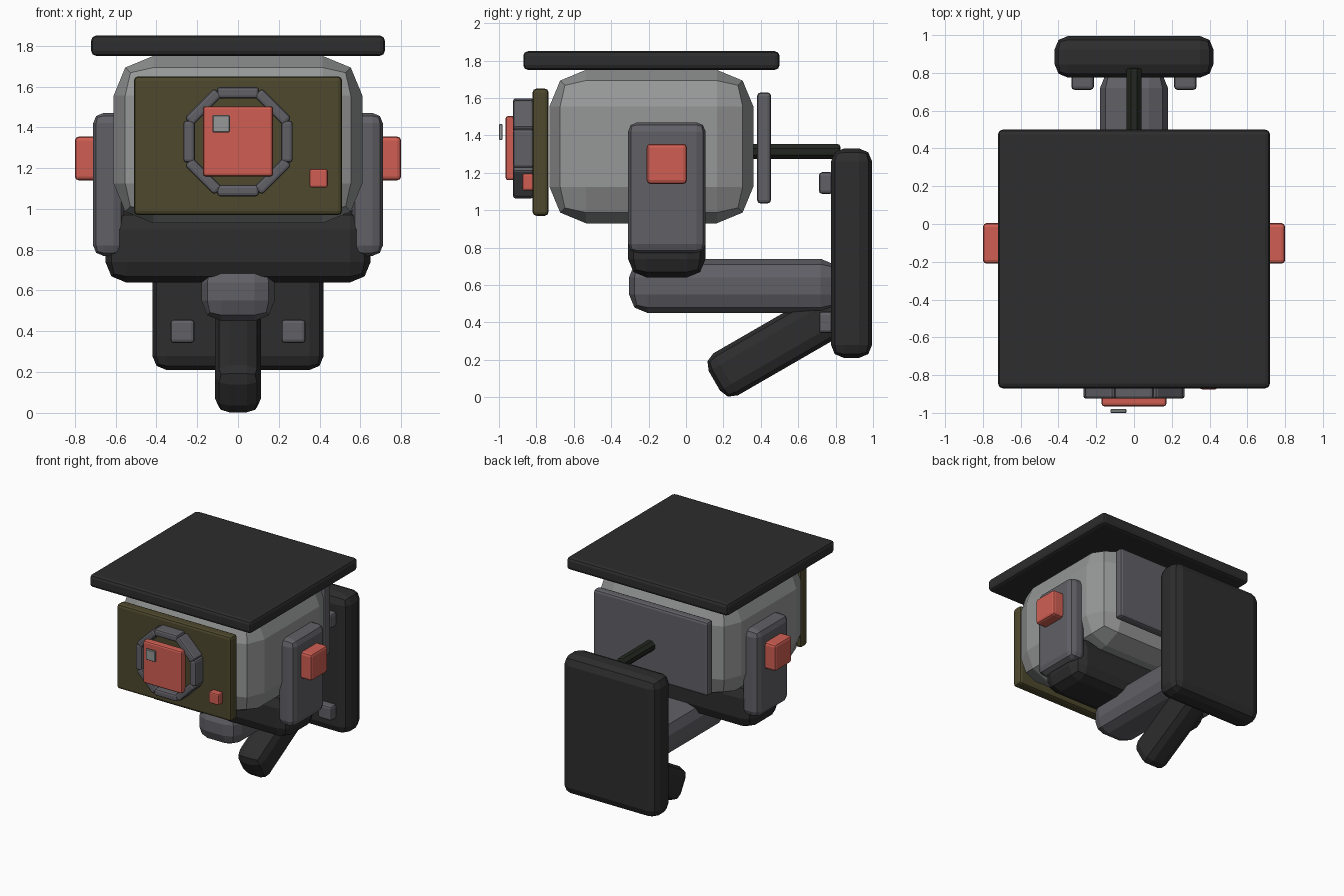
import bpy, bmesh, math
from mathutils import Matrix

if "Cube" in bpy.data.objects:
    bpy.data.objects.remove(bpy.data.objects["Cube"])


def material(name, rgb):
    lin = [((c / 255 + 0.055) / 1.055) ** 2.4 for c in rgb]
    m = bpy.data.materials.new(name)
    m.diffuse_color = (*lin, 1)
    m.use_nodes = True
    m.node_tree.nodes["Principled BSDF"].inputs["Base Color"].default_value = m.diffuse_color
    return m


BLACK = material("charcoal", (45, 45, 45))
LIGHT = material("light grey", (150, 151, 151))
GREY = material("mid grey", (97, 96, 102))
OLIVE = material("olive", (77, 72, 45))
RED = material("coral red", (208, 95, 83))
GREEN = material("green black", (34, 38, 31))


def box(name, mat, x, y, z, bevel, segments=2, turn=None):
    """Bevelled box spanning the given ranges, optionally transformed afterwards."""
    bm = bmesh.new()
    bmesh.ops.create_cube(bm, size=1)
    for v in bm.verts:
        for i, (lo, hi) in enumerate((x, y, z)):
            v.co[i] = (lo + hi) / 2 + v.co[i] * (hi - lo)
    bmesh.ops.bevel(bm, geom=bm.edges[:], offset=bevel, offset_type='OFFSET',
                    segments=segments, profile=0.5, affect='EDGES', clamp_overlap=True)
    if turn:
        bm.transform(turn)
    return add(name, mat, bm)


def add(name, mat, bm):
    bmesh.ops.recalc_face_normals(bm, faces=bm.faces[:])
    me = bpy.data.meshes.new(name)
    bm.to_mesh(me)
    bm.free()
    me.materials.append(mat)
    ob = bpy.data.objects.new(name, me)
    bpy.context.collection.objects.link(ob)
    return ob


# Housing and its sun shade
box("housing", LIGHT, (-0.61, 0.61), (-0.73, 0.36), (0.93, 1.75), 0.195)
box("roof_shade", BLACK, (-0.72, 0.72), (-0.87, 0.5), (1.75, 1.85), 0.025)

# Front and rear panels
box("front_panel", OLIVE, (-0.51, 0.51), (-0.82, -0.735), (0.97, 1.65), 0.02)
box("rear_panel", GREY, (-0.51, 0.51), (0.38, 0.455), (1.035, 1.63), 0.02)

# Lens ring made of eight blocks
LENS_Z = 1.33
for i in range(8):
    turn = Matrix.Translation((0, 0, LENS_Z)) @ Matrix.Rotation(i * math.pi / 4, 4, 'Y')
    box(f"lens_ring_{i + 1}", GREY, (-0.103, 0.103), (-0.925, -0.815),
        (0.212, 0.268), 0.015, turn=turn)

# Lens, glint and indicator lamp
box("lens", RED, (-0.172, 0.172), (-0.965, -0.905), (1.16, 1.503), 0.014)
box("lens_glint", LIGHT, (-0.125, -0.04), (-1.0, -0.98), (1.375, 1.46), 0.004, 1)
box("indicator_lamp", RED, (0.35, 0.44), (-0.875, -0.815), (1.105, 1.195), 0.01)

# Yoke with two side arms and knobs
box("yoke_base", BLACK, (-0.65, 0.65), (-0.31, 0.105), (0.64, 1.0), 0.1)
for side, s in (("left", -1), ("right", 1)):
    box(f"yoke_arm_{side}", GREY, sorted((s * 0.56, s * 0.71)), (-0.31, 0.105),
        (0.77, 1.47), 0.05)
    box(f"side_knob_{side}", RED, sorted((s * 0.69, s * 0.8)), (-0.21, 0.005),
        (1.14, 1.355), 0.02)

# Wall plate with four bolts
box("wall_plate", BLACK, (-0.42, 0.42), (0.775, 0.995), (0.21, 1.33), 0.07)
for s in (-1, 1):
    for z in (0.4, 1.145):
        box("plate_bolt", GREY, (s * 0.272 - 0.06, s * 0.272 + 0.06), (0.71, 0.79),
            (z - 0.058, z + 0.058), 0.018)

# Horizontal support beam and diagonal strut below it
box("support_beam", GREY, (-0.18, 0.18), (-0.305, 0.82), (0.45, 0.74), 0.1)
box("diagonal_strut", BLACK, (-0.113, 0.113), (0.175, 1.0), (-0.13, 0.13), 0.07,
    turn=Matrix.Rotation(math.radians(30), 4, 'X'))

# Cable conduit from the housing to the wall plate
bm = bmesh.new()
bmesh.ops.create_cone(bm, cap_ends=True, segments=8, radius1=0.044, radius2=0.044, depth=0.53)
rims = [e for e in bm.edges if abs(e.verts[0].co.z - e.verts[1].co.z) < 0.01]
bmesh.ops.bevel(bm, geom=rims, offset=0.015, segments=2, profile=0.5, affect='EDGES')
bm.transform(Matrix.Translation((0, 0.56, 1.313)) @ Matrix.Rotation(math.pi / 2, 4, 'X')
             @ Matrix.Rotation(math.pi / 8, 4, 'Z'))
add("cable_conduit", GREEN, bm)
